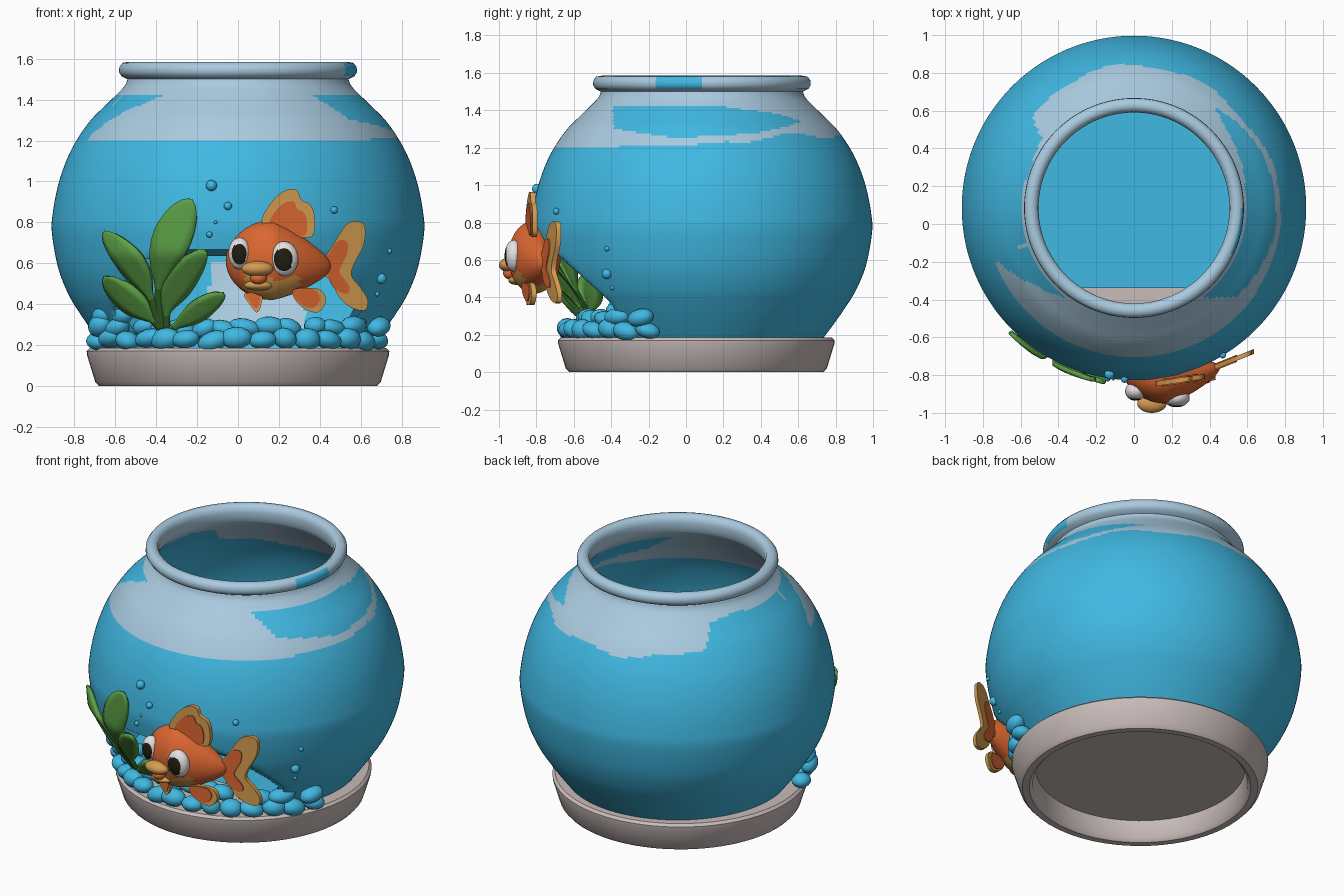
import bpy, bmesh, math, random
from mathutils import Vector

if "Cube" in bpy.data.objects:
    bpy.data.objects.remove(bpy.data.objects["Cube"])

random.seed(4)
PI = math.pi


def material(name, r, g, b):
    m = bpy.data.materials.new(name)
    lin = [((c / 255 + .055) / 1.055) ** 2.4 for c in (r, g, b)]
    m.diffuse_color = (*lin, 1)
    m.use_nodes = True
    m.node_tree.nodes["Principled BSDF"].inputs["Base Color"].default_value = m.diffuse_color
    return m


BLUE = material("water_blue", 64, 184, 226)
GLASS = material("pale_glass", 170, 203, 224)
STONE = material("base_grey", 200, 188, 186)
GREEN = material("leaf_green", 92, 160, 70)
DARKGREEN = material("stem_green", 62, 120, 48)
ORANGE = material("fish_orange", 218, 102, 48)
GOLD = material("fin_gold", 212, 156, 80)
WHITE = material("eye_white", 230, 226, 226)
BLACK = material("pupil_black", 32, 28, 16)
RED = material("mouth_orange", 236, 112, 56)


def finish(name, bm, mats, angle=40):
    bmesh.ops.recalc_face_normals(bm, faces=bm.faces)
    me = bpy.data.meshes.new(name)
    bm.to_mesh(me)
    bm.free()
    for m in mats:
        me.materials.append(m)
    for p in me.polygons:
        p.use_smooth = True
    me.set_sharp_from_angle(angle=math.radians(angle))
    ob = bpy.data.objects.new(name, me)
    bpy.context.collection.objects.link(ob)
    return ob


def interp(v, table):
    if v <= table[0][0]:
        return table[0][1]
    for (a, p), (b, q) in zip(table, table[1:]):
        if v <= b:
            return p + (q - p) * (v - a) / (b - a)
    return table[-1][1]


def curve(pts, n, closed=False):
    # Catmull-Rom resampling of a 2D outline
    k, out = len(pts), []
    P = [Vector(p) for p in pts]
    g = (lambda i: P[i % k]) if closed else (lambda i: P[max(0, min(k - 1, i))])
    for i in range(k if closed else k - 1):
        a, b, c, d = g(i - 1), g(i), g(i + 1), g(i + 2)
        for s in range(n):
            t = s / n
            out.append(.5 * (2 * b + (c - a) * t + (2 * a - 5 * b + 4 * c - d) * t * t
                             + (3 * b - a - 3 * c + d) * t ** 3))
    return out if closed else out + [P[-1]]


def lathe(profile, segs, cy):
    bm = bmesh.new()
    rings = [[bm.verts.new((r * math.sin(2 * PI * i / segs), cy - r * math.cos(2 * PI * i / segs), z))
              for i in range(segs)] for r, z in profile]
    for A, B in zip(rings, rings[1:]):
        for i in range(segs):
            j = (i + 1) % segs
            bm.faces.new((A[i], A[j], B[j], B[i]))
    bmesh.ops.remove_doubles(bm, verts=bm.verts, dist=1e-5)
    return bm


def ellipsoid(name, c, r, mats, segs=24, rings=16, shape=None, rule=None):
    # sphere whose pole points to the front; rule picks a material from unit position
    bm = bmesh.new()
    bmesh.ops.create_uvsphere(bm, u_segments=segs, v_segments=rings, radius=1)
    for v in bm.verts:
        v.co = Vector((v.co.x, -v.co.z, v.co.y))
    if rule:
        for f in bm.faces:
            f.material_index = rule(f.calc_center_median())
    for v in bm.verts:
        u = v.co.copy()
        v.co = shape(u) if shape else Vector(c) + Vector((u.x * r[0], u.y * r[1], u.z * r[2]))
    return finish(name, bm, mats)


# Bowl: outer wall, rolled rim, hollow inner wall and floor in one profile
CY = .085
OUTER = [(.64, .17), (.70, .25), (.77, .35), (.83, .45), (.88, .58), (.91, .75), (.905, .85),
         (.88, .98), (.84, 1.1), (.79, 1.2), (.72, 1.3), (.64, 1.38), (.56, 1.46), (.54, 1.5)]
RIM = [(.57, 1.515), (.582, 1.535), (.58, 1.56), (.565, 1.58), (.535, 1.585), (.512, 1.57), (.505, 1.54)]
INNER = [(.507, 1.5)] + [(r - .035, z) for r, z in OUTER[-2:0:-1]]
FRONT = [(.17, -.30), (.37, -.40), (.55, -.60), (.64, -.70), (.70, -.95)]
bm = lathe([tuple(p) for p in curve(OUTER, 8)] + RIM + [tuple(p) for p in curve(INNER, 6)] + [(0, .25)], 200, CY)
cut = set()
for v in bm.verts:  # opening in the lower front, behind the fish and plant
    y = interp(v.co.z, FRONT)
    if v.co.y < y:
        v.co.y = y
        cut.add(v)
bmesh.ops.delete(bm, geom=[f for f in bm.faces if all(v in cut for v in f.verts)], context='FACES')

LOW = [(-180, 1.25), (-160, 1.26), (-145, 1.27), (-132, 1.31), (-127, 1.42), (-72, 1.42), (-68, 1.2),
       (40, 1.2), (90, 1.22), (130, 1.27), (180, 1.25)]
PATCH_LO = [(-71, 1.42), (-70, 1.22), (-55, 1.34), (-38, 1.42), (38, 1.42), (50, 1.30), (80, 1.25),
            (115, 1.28), (142, 1.34)]
PATCH_HI = [(38, 1.42), (100, 1.42), (130, 1.38), (142, 1.34)]
for f in bm.faces:
    c = f.calc_center_median()
    r = math.hypot(c.x, c.y - CY)
    a = math.degrees(math.atan2(c.x, CY - c.y))
    if c.z < 1.1:
        inner = r < interp(c.z, [(z, q) for q, z in OUTER]) - .02
        wedge = inner and c.y > .3 and -.14 < c.x < .33 and .26 < c.z < .6 - .4 * max(0, c.x + .05)
        f.material_index = 1 if wedge else 0
    elif c.z > 1.505:
        f.material_index = 0 if 65 < a < 90 and r > .56 else 1
    else:
        wave = .012 * math.sin(math.radians(a * 9)) if abs(a) > 100 else 0
        grey = c.z > interp(a, LOW) + wave and not interp(a, PATCH_LO) < c.z < interp(a, PATCH_HI)
        f.material_index = 1 if grey else 0
finish("bowl", bm, [BLUE, GLASS], 50)

# Base tray with a recessed underside
finish("base_tray", lathe([(0, .125), (.605, .125), (.62, .02), (.64, 0), (.68, 0), (.698, .02), (.738, .15),
                           (.74, .17), (.725, .185), (0, .185)], 64, .055), [STONE])


# Pebbles along the front of the base
def pebble(i, deg, r, z, size):
    a = math.radians(deg)
    tilt = random.uniform(-.4, .4)
    k = [size * random.uniform(.9, 1.25), size * .85, size * random.uniform(.65, .85)]
    c = Vector((r * math.sin(a), .055 - r * math.cos(a), z))

    def shape(u):
        x, zz = u.x * k[0], u.z * k[2]
        x, zz = x * math.cos(tilt) - zz * math.sin(tilt), x * math.sin(tilt) + zz * math.cos(tilt)
        return c + Vector((x * math.cos(a) - u.y * k[1] * math.sin(a),
                           x * math.sin(a) + u.y * k[1] * math.cos(a), zz))
    ellipsoid(f"pebble_{i}", c, k, [BLUE], 14, 10, shape)


spots = [(d, .69 + .035 * (abs(d) / 70) ** 2, .225, .066) for d in range(-70, 71, 10)]
spots += [(d, .59 + .16 * (abs(d) / 65) ** 2, .285, .064) for d in range(-65, 66, 10)]
spots += [(-62, .74, .345, .058), (-53, .70, .34, .055), (-45, .62, .32, .05), (54, .70, .31, .05)]
for i, s in enumerate(spots):
    pebble(i, s[0] + random.uniform(-2, 2), s[1], s[2] + random.uniform(-.008, .012), s[3])

# Bubbles sitting on the bowl wall
for i, (x, z, r) in enumerate([(-.13, .98, .027), (-.05, .88, .02), (-.11, .80, .009), (-.14, .74, .015),
                               (.47, .86, .018), (.74, .66, .014), (.70, .525, .027), (.68, .45, .012)]):
    R = interp(z, [(q, p) for p, q in OUTER])
    ellipsoid(f"bubble_{i}", (x, CY - math.sqrt(R * R - x * x) - r * .4, z), (r, r, r), [BLUE], 14, 10)


# Plant: leaves that follow the bowl front, with narrow stems
def front_y(x, z):
    return CY - math.sqrt(.915 ** 2 - x * x) + .7 * max(0, .65 - z)


def leaf(name, pts, width, stem):
    bm = bmesh.new()
    line, rows = curve(pts, 8), []
    n = len(line) - 1
    for i, p in enumerate(line):
        t = i / n
        d = (line[min(n, i + 1)] - line[max(0, i - 1)]).normalized()
        s = max(0, (t - stem) / (1 - stem))
        w = max(.013 * (1 - s), width * math.sin(PI * s ** 1.2) ** .7 if 0 < s < .999 else 0, .002)
        row = []
        for j in range(-2, 3):
            x, z = p.x - d.y * w * j / 2, p.y + d.x * w * j / 2
            row.append(bm.verts.new((x, front_y(x, z) - .025 + (.006 if j == 0 else 0) + .01 * abs(j) / 2, z)))
        rows.append(row)
    for i, (A, B) in enumerate(zip(rows, rows[1:])):
        for j in range(4):
            f = bm.faces.new((A[j], A[j + 1], B[j + 1], B[j]))
            f.material_index = 1 if (i + .5) / n < stem else 0
    ob = finish(name, bm, [GREEN, DARKGREEN], 60)
    m = ob.modifiers.new("thick", 'SOLIDIFY')
    m.thickness, m.offset = .024, 0


leaf("leaf_tall", [(-.37, .28), (-.385, .48), (-.33, .70), (-.23, .91)], .092, .33)
leaf("leaf_left_high", [(-.38, .28), (-.43, .45), (-.52, .60), (-.65, .75)], .062, .28)
leaf("leaf_left_low", [(-.37, .28), (-.44, .35), (-.54, .43), (-.65, .53)], .06, .2)
leaf("leaf_right_high", [(-.35, .28), (-.34, .40), (-.28, .52), (-.16, .66)], .075, .2)
leaf("leaf_right_low", [(-.34, .27), (-.27, .32), (-.18, .38), (-.07, .45)], .052, .18)


# Fish body: ellipsoid, tapered and bent back towards the tail
def body_shape(u):
    lx = u.x * (.285 if u.x > 0 else .23)
    k = 1 - .45 * max(0, u.x)
    return Vector((.17 + lx, -.81 + u.y * .14 * k + .6 * lx * lx, .615 + u.z * .195 * k - .03 * max(0, u.x)))


ellipsoid("fish_body", None, None, [ORANGE, GOLD], 40, 28, body_shape,
          lambda u: 1 if u.z < -.5 + .3 * abs(u.x - .1) and -.6 < u.x < .45 else 0)
for side, c, r in (("left", (.008, -.885, .648), (.055, .05, .078)), ("right", (.225, -.92, .622), (.07, .05, .085))):
    ellipsoid("fish_eye_" + side, c, r, [WHITE, BLACK], 28, 24,
              rule=lambda u: 1 if u.y < 0 and math.hypot(u.x + .05, u.z + .05) < .66 else 0)
ellipsoid("fish_upper_lip", (.095, -.95, .573), (.078, .05, .038), [GOLD])
ellipsoid("fish_mouth", (.1, -.94, .53), (.042, .038, .034), [RED])
ellipsoid("fish_lower_lip", (.1, -.905, .492), (.07, .045, .026), [GOLD])


# Fins: extruded outlines, with an optional inner patch shrunk towards the root
def fin(name, pts, y, mat, thick=.028):
    bm = bmesh.new()
    out = curve(pts, 4, True)
    F, B = ([bm.verts.new((p.x, y(p.x) + s, p.y)) for p in out] for s in (-thick / 2, thick / 2))
    caps = [bm.faces.new(F), bm.faces.new(B[::-1])]
    for i in range(len(out)):
        j = (i + 1) % len(out)
        bm.faces.new((F[i], B[i], B[j], F[j]))
    bm.normal_update()
    bmesh.ops.triangulate(bm, faces=caps, ngon_method='EAR_CLIP')
    finish(name, bm, [mat])


def two_tone_fin(name, pts, y, root, k=.68, thick=.026):
    fin(name, pts, y, GOLD, thick)
    fin(name + "_inner", [(root[0] + (p[0] - root[0]) * k, root[1] + (p[1] - root[1]) * k) for p in pts],
        y, ORANGE, thick + .012)


two_tone_fin("dorsal_fin", [(.12, .79), (.15, .88), (.22, .95), (.285, .96), (.31, .91), (.355, .885), (.375, .82),
                            (.36, .73), (.25, .74)], lambda x: -.845 + .15 * (x - .12), (.24, .75), .72)
two_tone_fin("tail_fin", [(.41, .60), (.47, .70), (.53, .79), (.585, .805), (.62, .78), (.615, .69), (.57, .60),
                          (.555, .54), (.60, .48), (.635, .42), (.62, .37), (.55, .385), (.49, .44), (.46, .51),
                          (.41, .55)], lambda x: -.765 + .4 * (x - .41), (.41, .575), .6)
two_tone_fin("side_fin_right", [(.27, .47), (.35, .48), (.41, .465), (.43, .41), (.39, .36), (.33, .375), (.28, .42)],
             lambda x: -.86 + .3 * (x - .27), (.28, .465), .8)
two_tone_fin("side_fin_left", [(.03, .45), (.06, .395), (.09, .36), (.11, .385), (.115, .45)],
             lambda x: -.84, (.075, .45), .8)
